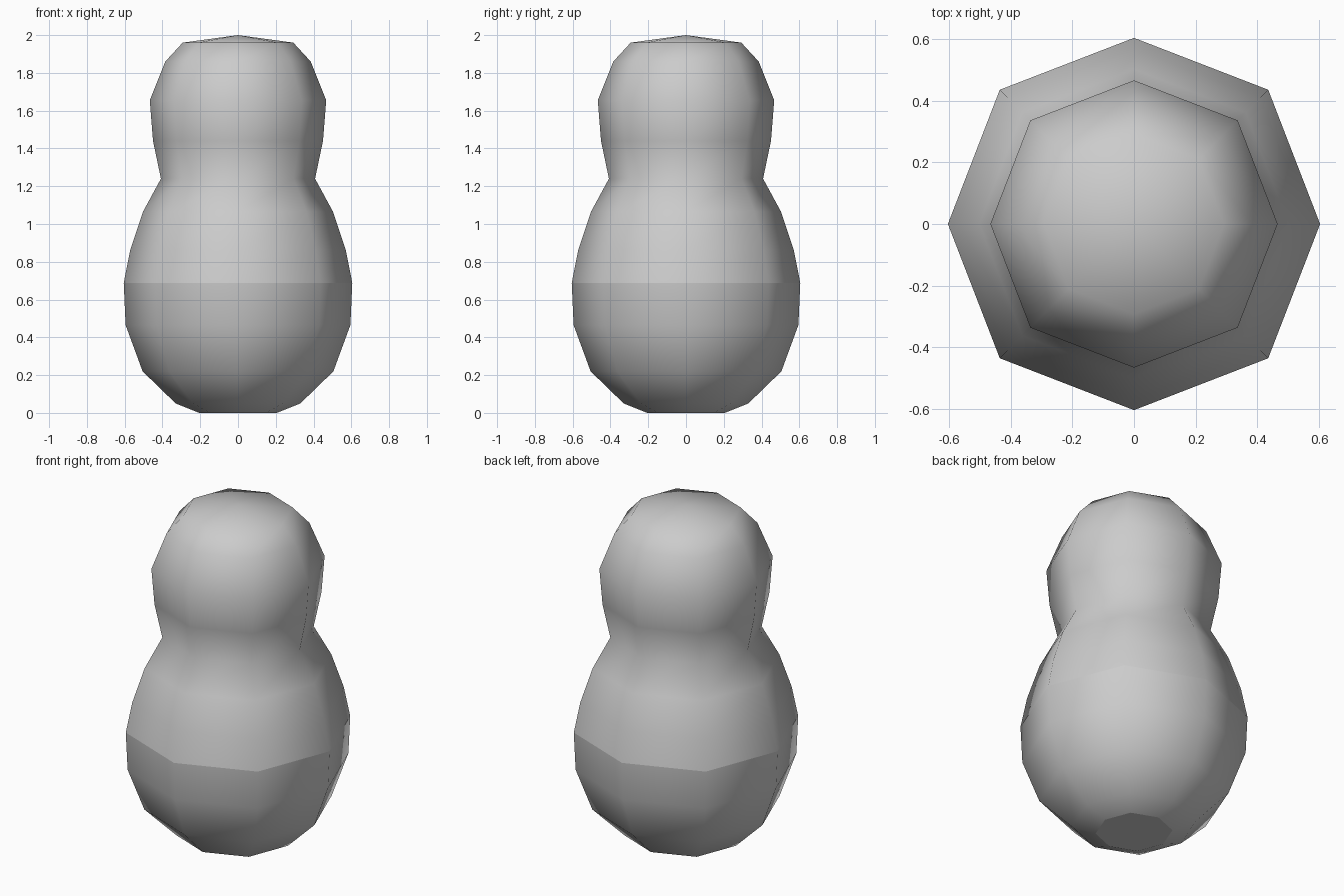
import bpy, bmesh
from math import cos, sin, pi

if "Cube" in bpy.data.objects:
    bpy.data.objects.remove(bpy.data.objects["Cube"])

SIDES = 8


def lathe(name, profile, cap_bottom=False):
    """Spin (radius, z) points into an eight-sided shell; radius 0 is a pole."""
    bm = bmesh.new()
    rings = []
    for r, z in profile:
        if r == 0:
            rings.append([bm.verts.new((0, 0, z))])
            continue
        ring = []
        for i in range(SIDES):
            a = 2 * pi * i / SIDES
            k = r * (1.02 if i % 2 else 1.0)  # diagonals bulge slightly
            ring.append(bm.verts.new((k * cos(a), k * sin(a), z)))
        rings.append(ring)
    for lo, hi in zip(rings, rings[1:]):
        for i in range(SIDES):
            j = (i + 1) % SIDES
            top = [hi[0]] if len(hi) == 1 else [hi[j], hi[i]]
            bm.faces.new([lo[i], lo[j]] + top)
    for f in bm.faces:
        f.smooth = True
    if cap_bottom:
        cap = bm.faces.new(rings[0][::-1])
        for e in cap.edges:
            e.smooth = False
    mesh = bpy.data.meshes.new(name)
    bm.to_mesh(mesh)
    bm.free()
    obj = bpy.data.objects.new(name, mesh)
    bpy.context.collection.objects.link(obj)
    return obj


# Lower half of the nesting doll, with a flat foot
lathe("lower_body", [(0.205, 0), (0.33, 0.05), (0.505, 0.22),
                     (0.595, 0.465), (0.605, 0.688)], cap_bottom=True)

# Upper half: shoulders, neck and head
lathe("upper_body", [(0.605, 0.688), (0.57, 0.865), (0.503, 1.065),
                     (0.408, 1.24), (0.45, 1.44), (0.467, 1.655),
                     (0.385, 1.86), (0.293, 1.96), (0, 2.0)])
